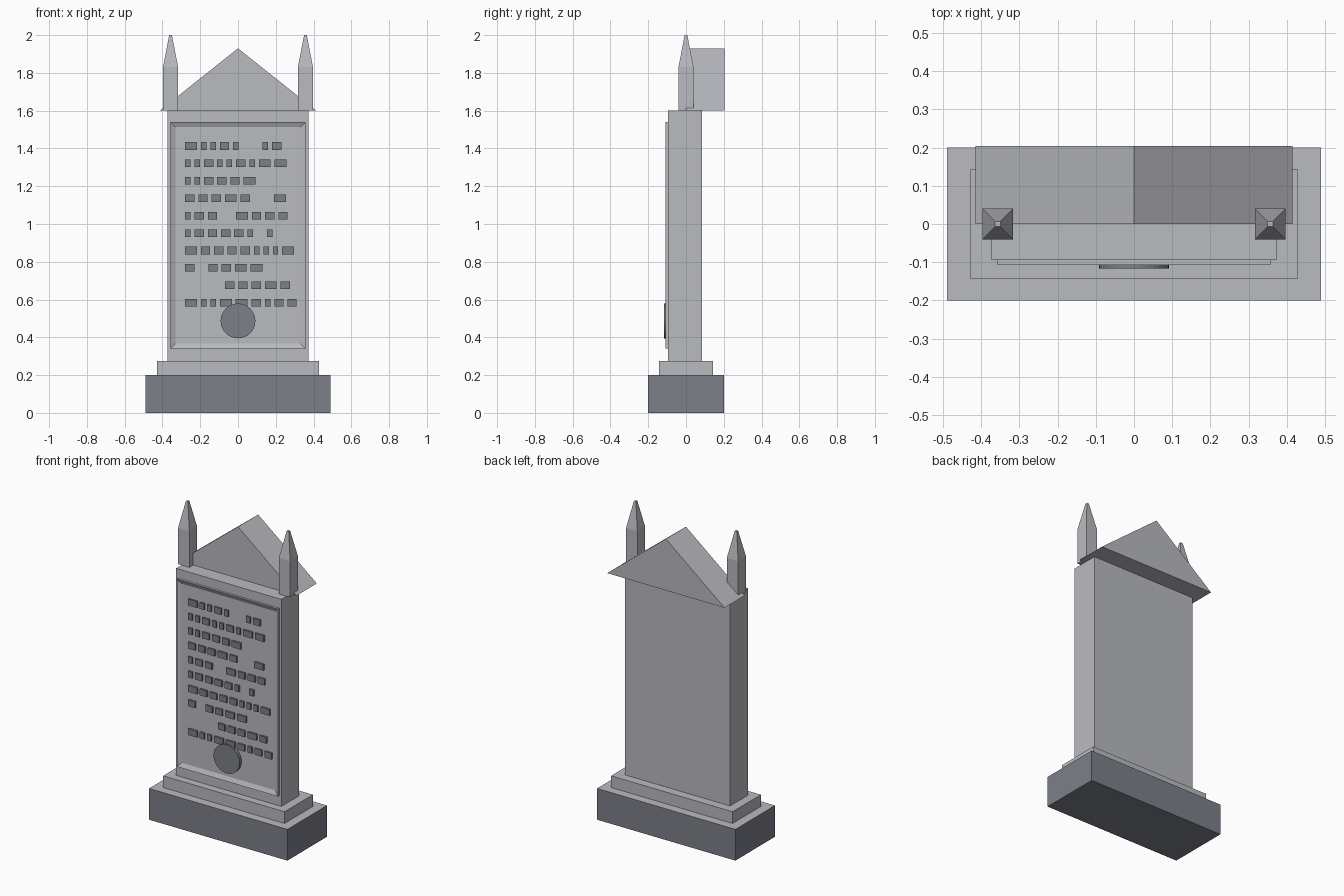
import bpy, bmesh
from mathutils import Matrix, Vector

cube = bpy.data.objects.get("Cube")
if cube:
    bpy.data.objects.remove(cube, do_unlink=True)


def material(name, rgb):
    m = bpy.data.materials.new(name)
    m.use_nodes = True
    m.diffuse_color = (*rgb, 1)
    m.node_tree.nodes["Principled BSDF"].inputs["Base Color"].default_value = (*rgb, 1)
    return m


stone = material("light stone", (0.49, 0.495, 0.53))
dark = material("dark stone", (0.20, 0.215, 0.25))


def finish(name, bm, *mats):
    bmesh.ops.recalc_face_normals(bm, faces=bm.faces[:])
    mesh = bpy.data.meshes.new(name)
    bm.to_mesh(mesh)
    bm.free()
    for m in mats:
        mesh.materials.append(m)
    ob = bpy.data.objects.new(name, mesh)
    bpy.context.collection.objects.link(ob)
    return ob


def add_box(bm, x, y, z):
    lo, hi = (Vector(p) for p in zip(x, y, z))
    size = hi - lo
    mat = Matrix.Translation((lo + hi) / 2) @ Matrix.Diagonal((*size, 1))
    return bmesh.ops.create_cube(bm, size=1, matrix=mat)["verts"]


def box(name, x, y, z, *mats):
    bm = bmesh.new()
    add_box(bm, x, y, z)
    return finish(name, bm, *mats)


# Stepped foot: dark base with a light top face, then the plinth
base = box("base", (-.49, .49), (-.2, .2), (0, .2), dark, stone)
for face in base.data.polygons:
    face.material_index = int(face.normal.z > 0.5)
box("plinth", (-.43, .43), (-.143, .143), (.2, .275), stone)

# Upright slab
FRONT = -.094
box("slab", (-.373, .373), (FRONT, .086), (.275, 1.6), stone)

# Gabled cap, set back and overhanging the rear
bm = bmesh.new()
gable = bm.faces.new([bm.verts.new((x, 0, z)) for x, z in ((-.415, 1.6), (.415, 1.6), (0, 1.93))])
ext = bmesh.ops.extrude_face_region(bm, geom=[gable], use_keep_orig=True)
bmesh.ops.translate(bm, vec=(0, .204, 0),
                    verts=[v for v in ext["geom"] if isinstance(v, bmesh.types.BMVert)])
finish("gabled_cap", bm, stone)

# Tapered finials on both sides
for side, sx in (("left", 1), ("right", -1)):
    bm = bmesh.new()
    verts = add_box(bm, (-.04, .04), (-.04, .04), (1.6, 1.83))
    top = next(f for f in bm.faces if all(v.co.z > 1.8 for v in f.verts))
    tip = bmesh.ops.extrude_discrete_faces(bm, faces=[top])["faces"][0]
    for v in tip.verts:
        v.co = (v.co.x * .18, v.co.y * .18, 2)
    bmesh.ops.remove_doubles(bm, verts=bm.verts[:], dist=.0001)
    bmesh.ops.translate(bm, verts=bm.verts[:], vec=(.357 * sx, 0, 0))
    finish(side + "_finial", bm, stone)

# Raised border around the panel
bm = bmesh.new()
add_box(bm, (-.358, .358), (-.108, FRONT), (.34, 1.54))
face = min(bm.faces, key=lambda f: f.calc_center_median().y)
bmesh.ops.inset_individual(bm, faces=[face], thickness=.038)
for v in face.verts:
    v.co.y = FRONT - .001
finish("panel_border", bm, stone)

# Rows of raised blocks: s, m, l are widths, a dot is a blank step
ROWS = ["lssms....sm", "ssmssmsll", "ssmmml", "mmmlm....l", "smm...lmmm",
        "smmmms..s", "lmmmmsssl", "m..mmll", "........mmmlm", "lssllmsmm"]
WIDTH = {"s": .029, "m": .049, "l": .063}
GAP = .021
bm = bmesh.new()
for i, row in enumerate(ROWS):
    x, z = -.28, 1.413 - i * .0922
    for c in row:
        if c == ".":
            x += .0265
            continue
        add_box(bm, (x, x + WIDTH[c]), (-.107, FRONT), (z - .02, z + .02))
        x += WIDTH[c] + GAP
finish("inscription_blocks", bm, dark)

# Round medallion low on the panel
bm = bmesh.new()
turn = Matrix.Translation((0, -.105, .487)) @ Matrix.Rotation(1.570796, 4, "X")
bmesh.ops.create_cone(bm, cap_ends=True, segments=32, radius1=.092, radius2=.092,
                      depth=.022, matrix=turn)
finish("medallion", bm, dark)
